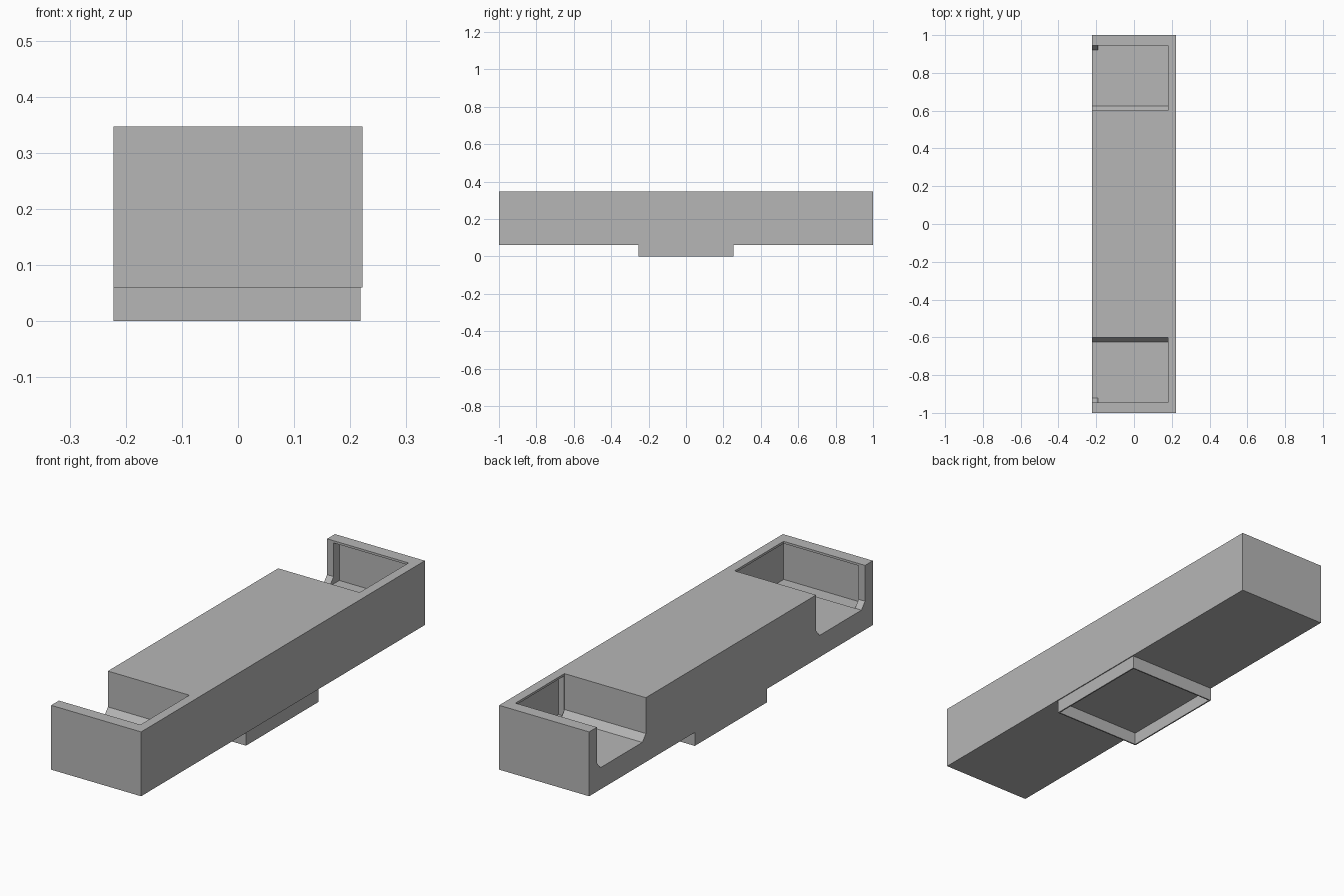
import bpy
import bmesh

cube = bpy.data.objects.get("Cube")
if cube:
    bpy.data.objects.remove(cube, do_unlink=True)

grey = bpy.data.materials.new("plain_grey")
grey.use_nodes = True
colour = (0.47, 0.47, 0.47, 1)
grey.diffuse_color = colour
grey.node_tree.nodes["Principled BSDF"].inputs["Base Color"].default_value = colour


def prism(name, profile, x0, x1):
    """Extrude a (y, z) profile along x."""
    bm = bmesh.new()
    face = bm.faces.new([bm.verts.new((x0, y, z)) for y, z in profile])
    ext = bmesh.ops.extrude_face_region(bm, geom=[face])
    verts = [g for g in ext["geom"] if isinstance(g, bmesh.types.BMVert)]
    bmesh.ops.translate(bm, verts=verts, vec=(x1 - x0, 0, 0))
    bmesh.ops.recalc_face_normals(bm, faces=bm.faces)
    mesh = bpy.data.meshes.new(name)
    bm.to_mesh(mesh)
    bm.free()
    mesh.materials.append(grey)
    obj = bpy.data.objects.new(name, mesh)
    bpy.context.collection.objects.link(obj)
    return obj


def box(name, x0, x1, y0, y1, z0, z1):
    return prism(name, [(y0, z0), (y1, z0), (y1, z1), (y0, z1)], x0, x1)


def cut(target, cutter):
    mod = target.modifiers.new("cut", "BOOLEAN")
    mod.operation = "DIFFERENCE"
    mod.solver = "EXACT"
    mod.object = cutter
    bpy.context.view_layer.objects.active = target
    bpy.ops.object.modifier_apply(modifier=mod.name)
    bpy.data.objects.remove(cutter, do_unlink=True)


HALF, BASE, TOP, FLOOR = 0.222, 0.06, 0.347, 0.157

# Long body
body = box("body", -HALF, HALF, -1, 1, BASE, TOP)

# Side-opening pocket at each end, with sloped floor edges and undercut slots
pocket = [(0.6, 0.4), (0.6, FLOOR + 0.03), (0.625, FLOOR),
          (0.92, FLOOR), (0.945, FLOOR + 0.03), (0.945, 0.4)]
for side in (-1, 1):
    cut(body, prism("pocket_cutter", [(side * y, z) for y, z in pocket], -0.3, 0.18))
    cut(body, box("end_slot_cutter", -0.19, 0.208, side * 0.92, side * 0.986,
                  FLOOR - 0.003, 0.337))
    cut(body, box("side_slot_cutter", 0.179, 0.208, side * 0.602, side * 0.95,
                  FLOOR + 0.001, 0.337))

# Shallow hollow foot under the middle
foot = box("foot", -HALF, 0.218, -0.255, 0.255, 0, BASE)
cut(foot, box("foot_cutter", -HALF + 0.006, 0.212, -0.249, 0.249, -0.1, BASE - 0.004))
